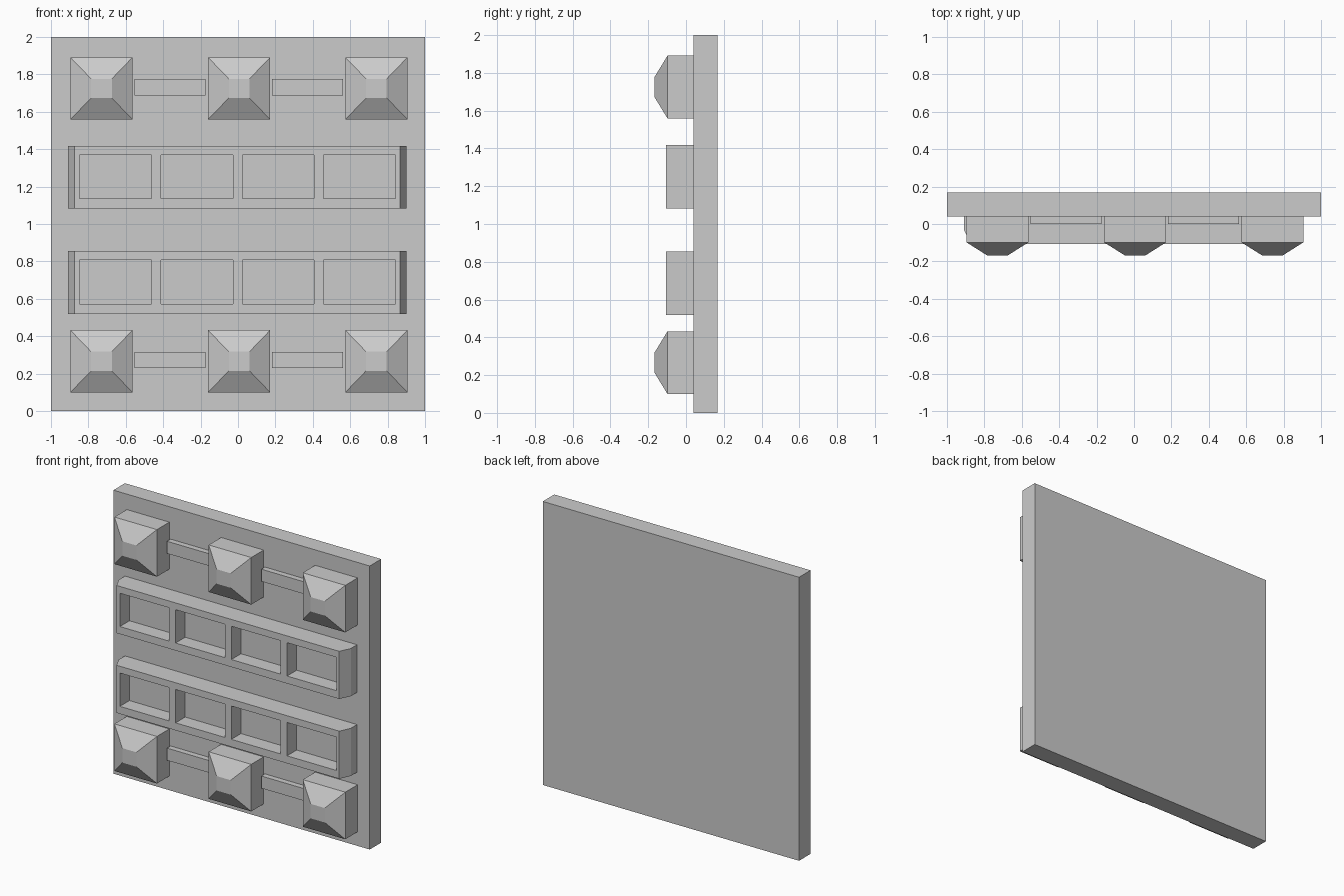
import bpy, bmesh

if "Cube" in bpy.data.objects:
    bpy.data.objects.remove(bpy.data.objects["Cube"])

WALL_Y = 0.04      # front face of the panel
BURY = 0.06        # parts are sunk slightly into the panel


def make_object(name, bm):
    bmesh.ops.recalc_face_normals(bm, faces=bm.faces)
    mesh = bpy.data.meshes.new(name)
    bm.to_mesh(mesh)
    bm.free()
    obj = bpy.data.objects.new(name, mesh)
    bpy.context.collection.objects.link(obj)
    return obj


def add_box(bm, x0, x1, y0, y1, z0, z1):
    verts = bmesh.ops.create_cube(bm, size=1)["verts"]
    for v in verts:
        v.co.x = x1 if v.co.x > 0 else x0
        v.co.y = y1 if v.co.y > 0 else y0
        v.co.z = z1 if v.co.z > 0 else z0
    return verts


def box(name, *bounds):
    bm = bmesh.new()
    add_box(bm, *bounds)
    return make_object(name, bm)


def stud(name, cx, cz):
    """Square block with a flat-topped pyramid on its front."""
    bm = bmesh.new()
    r = 0.166
    add_box(bm, cx - r, cx + r, -0.098, BURY, cz - r, cz + r)
    front = min(bm.faces, key=lambda f: f.calc_center_median().y)
    tip = bmesh.ops.extrude_discrete_faces(bm, faces=[front])["faces"][0]
    for v in tip.verts:
        v.co.x = cx + (v.co.x - cx) * 0.055 / r
        v.co.z = cz + (v.co.z - cz) * 0.051 / r
        v.co.y = -0.168
    return make_object(name, bm)


def window_rail(name, cz):
    """Bar with chamfered ends and four recessed windows."""
    bm = bmesh.new()
    profile = [(-0.91, BURY), (-0.91, -0.03), (-0.873, -0.107),
               (0.865, -0.107), (0.901, -0.03), (0.901, BURY)]
    face = bm.faces.new([bm.verts.new((x, y, cz - 0.168)) for x, y in profile])
    grown = bmesh.ops.extrude_face_region(bm, geom=[face])["geom"]
    top = [g for g in grown if isinstance(g, bmesh.types.BMVert)]
    bmesh.ops.translate(bm, verts=top, vec=(0, 0, 0.336))
    rail = make_object(name, bm)

    cut = bmesh.new()
    for i in range(4):
        cx = -0.655 + 0.435 * i
        add_box(cut, cx - 0.192, cx + 0.192, -0.2, 0.0,
                cz - 0.115, cz + 0.12)
    cutter = make_object(name + "_cutter", cut)
    cutter.hide_render = True
    mod = rail.modifiers.new("windows", "BOOLEAN")
    mod.operation = "DIFFERENCE"
    mod.solver = "EXACT"
    mod.object = cutter
    bpy.context.view_layer.objects.active = rail
    bpy.ops.object.modifier_apply(modifier=mod.name)
    bpy.data.objects.remove(cutter)
    return rail


# Back panel
box("panel", -1, 1, WALL_Y, 0.168, 0, 2)

# Stud rows with linking bars
for row, cz in (("upper", 1.725), ("lower", 0.266)):
    for i, cx in enumerate((-0.73, 0.006, 0.74)):
        stud(f"{row}_stud_{i + 1}", cx, cz)
    for i, cx in enumerate((-0.364, 0.372)):
        box(f"{row}_link_bar_{i + 1}", cx - 0.19, cx + 0.19, 0.0, BURY,
            cz - 0.037, cz + 0.049)

# Windowed rails
window_rail("upper_window_rail", 1.25)
window_rail("lower_window_rail", 0.687)
